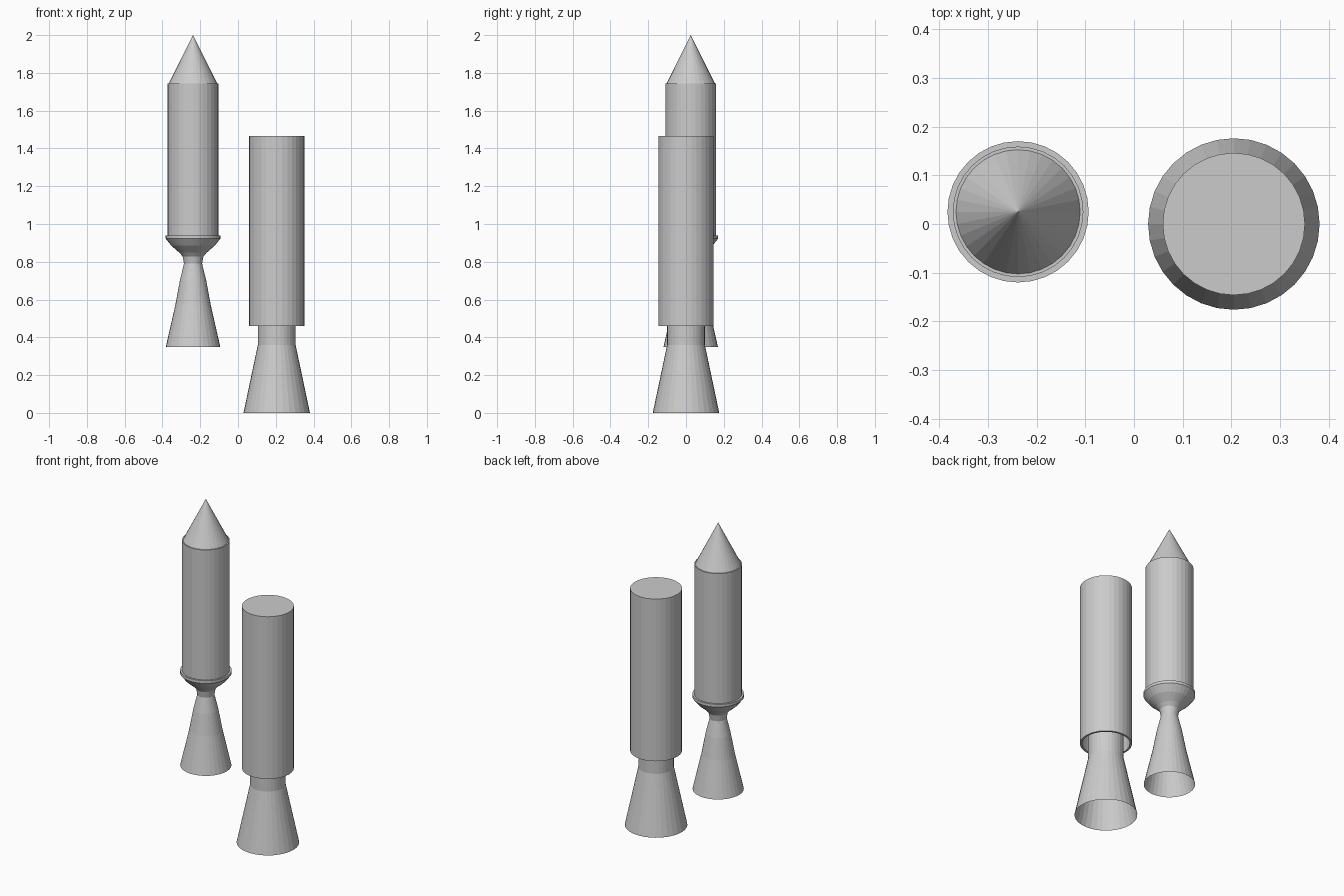
import bpy, bmesh, math
from mathutils import Matrix

if "Cube" in bpy.data.objects:
    bpy.data.objects.remove(bpy.data.objects["Cube"])

SIDES = 32


def lathe(name, profile, x, y):
    """Revolve (radius, z) points about a vertical axis; radius 0 closes an end."""
    bm = bmesh.new()
    verts = [bm.verts.new((r, 0, z)) for r, z in profile]
    edges = [bm.edges.new(pair) for pair in zip(verts, verts[1:])]
    bmesh.ops.spin(bm, geom=verts + edges, cent=(0, 0, 0), axis=(0, 0, 1),
                   angle=math.tau, steps=SIDES, use_duplicate=False)
    bmesh.ops.remove_doubles(bm, verts=bm.verts, dist=1e-5)
    bmesh.ops.recalc_face_normals(bm, faces=bm.faces)
    mesh = bpy.data.meshes.new(name)
    bm.to_mesh(mesh)
    bm.free()
    obj = bpy.data.objects.new(name, mesh)
    obj.location = (x, y, 0)
    bpy.context.collection.objects.link(obj)
    return obj


# Upper stage: nose cone, tank and engine with a domed chamber and open bell
UPPER = (-0.238, 0.025)
lathe("nose_cone", [(0, 1.74), (0.13, 1.74), (0, 2.0)], *UPPER)
lathe("upper_tank", [(0, 0.935), (0.134, 0.935), (0.134, 1.745), (0, 1.745)], *UPPER)
lathe("upper_engine", [(0, 0.94), (0.145, 0.94), (0.145, 0.923), (0.115, 0.885),
                       (0.072, 0.848), (0.055, 0.828), (0.048, 0.79), (0.07, 0.70),
                       (0.094, 0.57), (0.144, 0.35)], *UPPER)

# Lower stage: tank with a hollow skirt, and a straight neck with an open bell
LOWER = (0.205, 0.0)
lathe("lower_tank", [(0, 1.465), (0.146, 1.465), (0.146, 0.46), (0.134, 0.46),
                     (0.134, 0.66), (0, 0.66)], *LOWER)
lathe("lower_nozzle", [(0.1, 0.66), (0.1, 0.36), (0.176, 0.0)], *LOWER)
